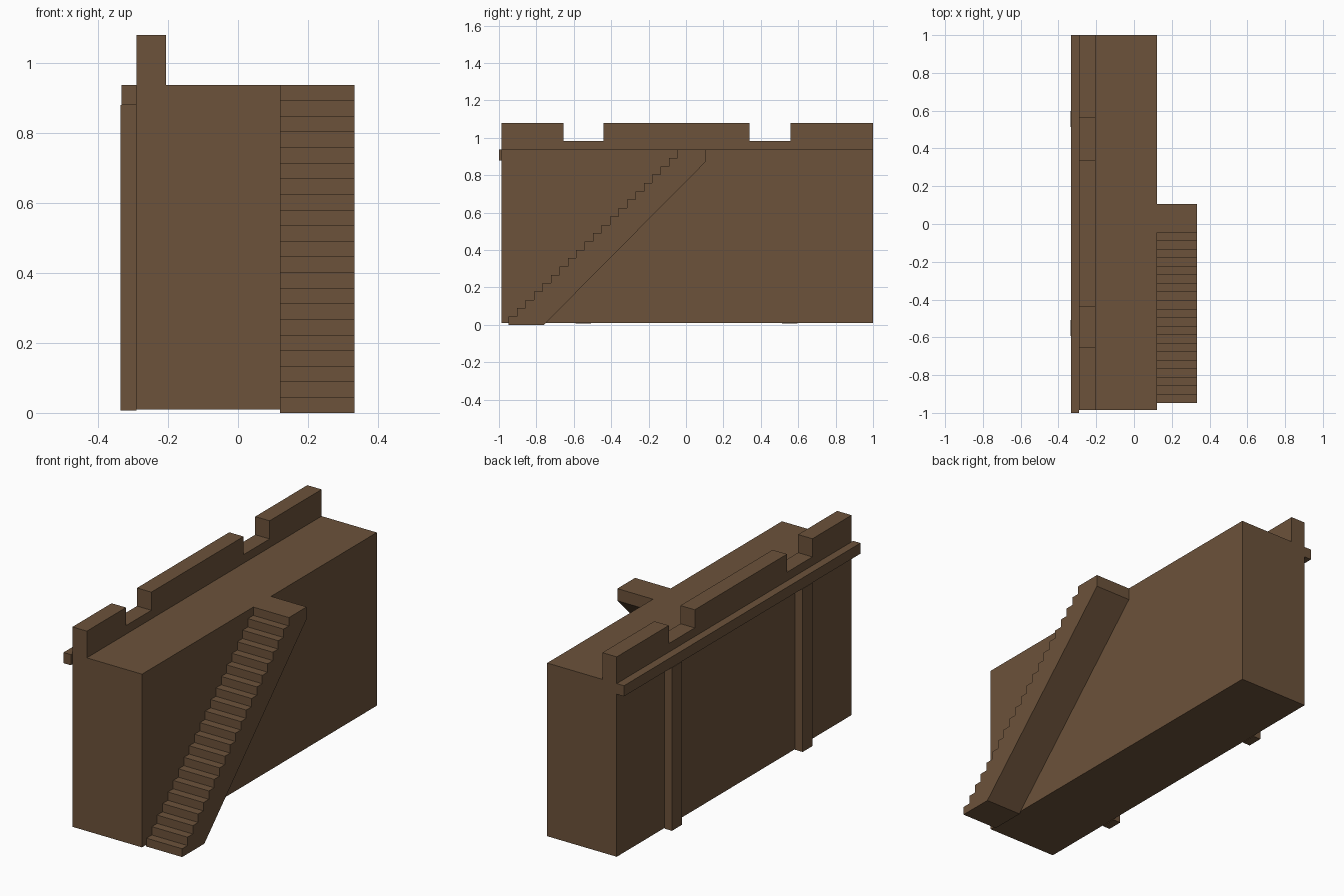
import bpy

if "Cube" in bpy.data.objects:
    bpy.data.objects.remove(bpy.data.objects["Cube"])

mat = bpy.data.materials.new("brown_stone")
mat.diffuse_color = (0.15, 0.085, 0.043, 1)
mat.use_nodes = True
mat.node_tree.nodes["Principled BSDF"].inputs["Base Color"].default_value = mat.diffuse_color


def extrude_yz(name, profile, x0, x1):
    """Solid made from a (y, z) outline swept along x."""
    n = len(profile)
    verts = [(x, y, z) for x in (x0, x1) for y, z in profile]
    faces = [tuple(range(n))[::-1], tuple(range(n, 2 * n))]
    faces += [(i, (i + 1) % n, n + (i + 1) % n, n + i) for i in range(n)]
    me = bpy.data.meshes.new(name)
    me.from_pydata(verts, [], faces)
    me.materials.append(mat)
    ob = bpy.data.objects.new(name, me)
    bpy.context.collection.objects.link(ob)
    return ob


def rect(y0, y1, z0, z1):
    return [(y0, z0), (y1, z0), (y1, z1), (y0, z1)]


# Main wall block
TOP = 0.937
extrude_yz("wall", rect(-0.986, 1.0, 0.01, TOP), -0.29, 0.122)

# Parapet with two notches
outline = [(-0.986, TOP), (1.0, TOP), (1.0, 1.08)]
for a, b in ((0.56, 0.34), (-0.44, -0.655)):
    outline += [(a, 1.08), (a, 0.983), (b, 0.983), (b, 1.08)]
outline.append((-0.986, 1.08))
extrude_yz("parapet", outline, -0.29, -0.205)

# Ledge and pilasters on the outer side
extrude_yz("ledge", rect(-1.0, 1.0, 0.88, TOP), -0.333, -0.29)
for i, y in enumerate((-0.55, 0.555)):
    extrude_yz(f"pilaster_{i + 1}", rect(y - 0.042, y + 0.042, 0.007, 0.88), -0.335, -0.29)

# Staircase: 21 risers, sloping underside, landing at the top
N, Y0, Y1 = 21, -0.948, -0.045
run, rise = (Y1 - Y0) / (N - 1), TOP / N
stairs = [(0.105, TOP), (0.105, 0.872), (-0.76, 0.0)]
for i in range(N):
    stairs += [(Y0 + i * run, i * rise), (Y0 + i * run, (i + 1) * rise)]
extrude_yz("stairs", stairs[::-1], 0.12, 0.333)
bpy.data.objects["stairs"].data.flip_normals()
